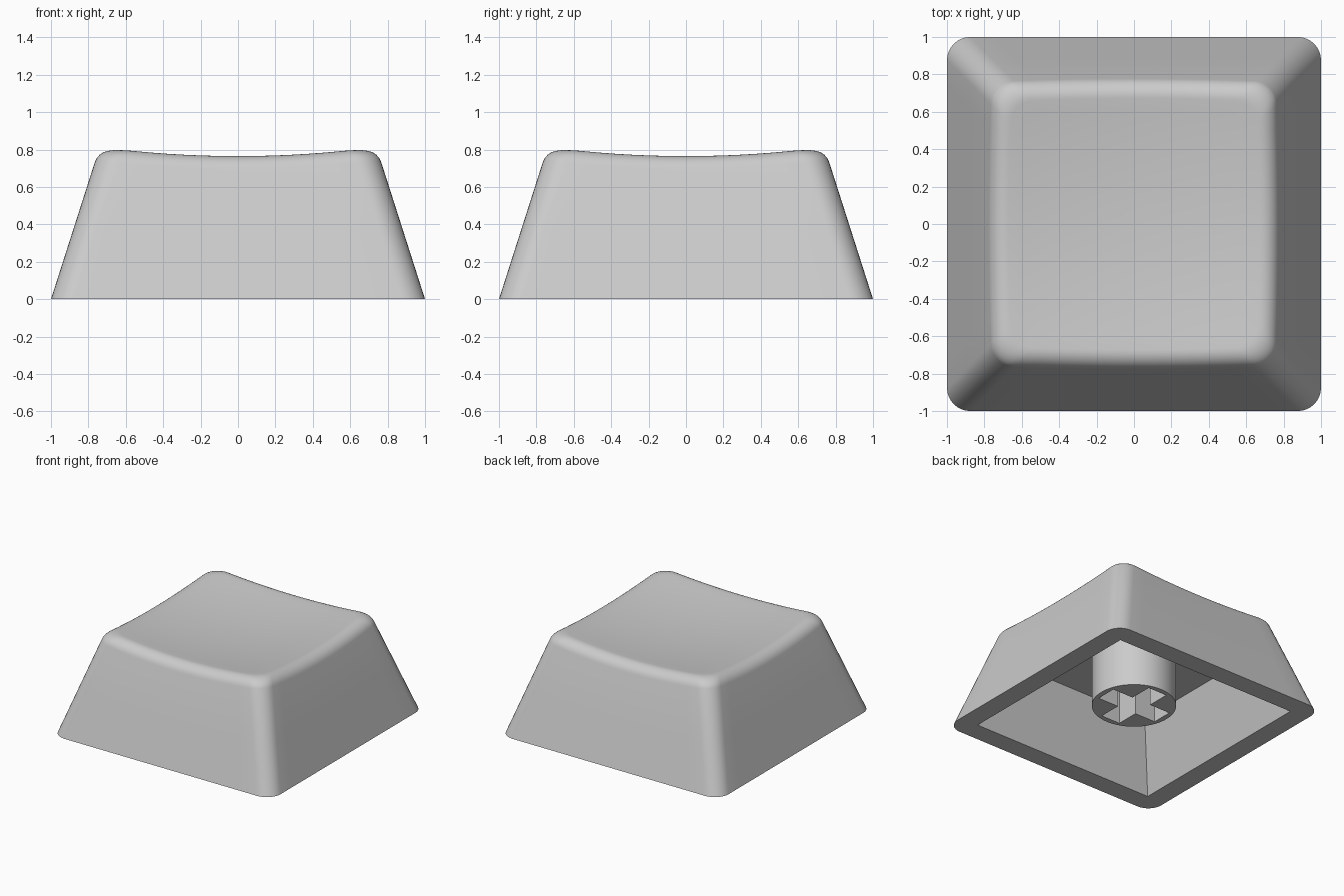
import bpy, bmesh, math
from mathutils import Vector

if "Cube" in bpy.data.objects:
    bpy.data.objects.remove(bpy.data.objects["Cube"])

SLOPE = 0.32       # inward lean of the outer walls
RADIUS = 0.125     # vertical corner rounding
FILLET = 0.08      # rim rounding length
CEILING = 0.53     # underside of the top

grey = bpy.data.materials.new("grey plastic")
grey.diffuse_color = (0.6, 0.6, 0.6, 1)
grey.use_nodes = True
grey.node_tree.nodes["Principled BSDF"].inputs["Base Color"].default_value = grey.diffuse_color


def make_object(name, bm):
    bmesh.ops.recalc_face_normals(bm, faces=bm.faces[:])
    me = bpy.data.meshes.new(name)
    bm.to_mesh(me)
    bm.free()
    me.materials.append(grey)
    ob = bpy.data.objects.new(name, me)
    bpy.context.scene.collection.objects.link(ob)
    return ob


def smooth(ob):
    bpy.ops.object.select_all(action='DESELECT')
    ob.select_set(True)
    bpy.context.view_layer.objects.active = ob
    bpy.ops.object.shade_smooth_by_angle(angle=math.radians(30))


def perimeter(arc=8, side=12):
    """Rounded-square samples as (core corner position, outward normal)."""
    out = []
    for q in range(4):
        a0 = q * math.pi / 2
        c = Vector((math.cos(a0 + math.pi / 4), math.sin(a0 + math.pi / 4))) * math.sqrt(2)
        for i in range(arc + 1):
            a = a0 + i / arc * math.pi / 2
            out.append((c, Vector((math.cos(a), math.sin(a)))))
        n = Vector((math.cos(a0 + math.pi / 2), math.sin(a0 + math.pi / 2)))
        c2 = Vector((-c.y, c.x))
        for i in range(1, side):
            out.append((c.lerp(c2, i / side), n))
    return out


SAMPLES = perimeter()


def place(sample, half, r=RADIUS):
    return sample[0] * (half - r) + sample[1] * r


def dish(p):
    return 0.722 + 0.093 * (p.x ** 2 + p.y ** 2)


def on_wall(sample, z):
    p = place(sample, 1 - SLOPE * z)
    return Vector((p.x, p.y, z))


def column(sample):
    """Points from the cavity ceiling, round the skirt, over the rim to the dish."""
    inner_top, inner_low = place(sample, 0.66, 0), place(sample, 0.836, 0)
    pts = [Vector((*inner_top, CEILING)), Vector((*inner_low, 0))]
    z = 0.78
    for _ in range(12):
        z = dish(place(sample, 1 - SLOPE * z))
    edge = on_wall(sample, z)
    start = on_wall(sample, z - FILLET * 0.95)
    b = place(sample, 1 - SLOPE * z - FILLET)
    end = Vector((b.x, b.y, dish(b)))
    pts += [on_wall(sample, 0), on_wall(sample, start.z * 0.5)]
    # rounded rim as a conic arc
    for i in range(9):
        t = i / 8
        w = ((1 - t) ** 2, 2 * 0.77 * t * (1 - t), t * t)
        pts.append((start * w[0] + edge * w[1] + end * w[2]) / sum(w))
    # dished top
    for i in range(1, 11):
        q = b * (1 - i / 11)
        pts.append(Vector((q.x, q.y, dish(q))))
    return pts


# Cap shell
bm = bmesh.new()
cols = [[bm.verts.new(p) for p in column(s)] for s in SAMPLES]
centre = bm.verts.new((0, 0, dish(Vector((0, 0)))))
for k, a in enumerate(cols):
    b = cols[(k + 1) % len(cols)]
    for i in range(len(a) - 1):
        bm.faces.new((a[i], b[i], b[i + 1], a[i + 1]))
    bm.faces.new((a[-1], b[-1], centre))
bm.faces.new([c[0] for c in cols])
bmesh.ops.remove_doubles(bm, verts=bm.verts[:], dist=1e-5)
cap = make_object("cap_shell", bm)
smooth(cap)


def prism(name, outline, z0, z1):
    bm = bmesh.new()
    face = bm.faces.new([bm.verts.new((x, y, z0)) for x, y in outline])
    ext = bmesh.ops.extrude_face_region(bm, geom=[face], use_keep_orig=True)
    verts = [v for v in ext["geom"] if isinstance(v, bmesh.types.BMVert)]
    bmesh.ops.translate(bm, verts=verts, vec=(0, 0, z1 - z0))
    return make_object(name, bm)


# Stem under the top with a cross-shaped socket
N = 64
circle = [(0.318 * math.cos(2 * math.pi * i / N), 0.318 * math.sin(2 * math.pi * i / N))
          for i in range(N)]
stem = prism("stem", circle, 0.11, CEILING + 0.02)

L, W = 0.275, 0.086
cross = []
for q in range(4):
    c, s = round(math.cos(q * math.pi / 2)), round(math.sin(q * math.pi / 2))
    cross += [(x * c - y * s, x * s + y * c) for x, y in ((L, -W), (L, W), (W, W))]
cutter = prism("socket_cutter", cross, 0.0, CEILING)
cutter.hide_render = True
cutter.display_type = 'WIRE'
cut = stem.modifiers.new("socket", 'BOOLEAN')
cut.operation = 'DIFFERENCE'
cut.solver = 'EXACT'
cut.object = cutter
smooth(stem)
